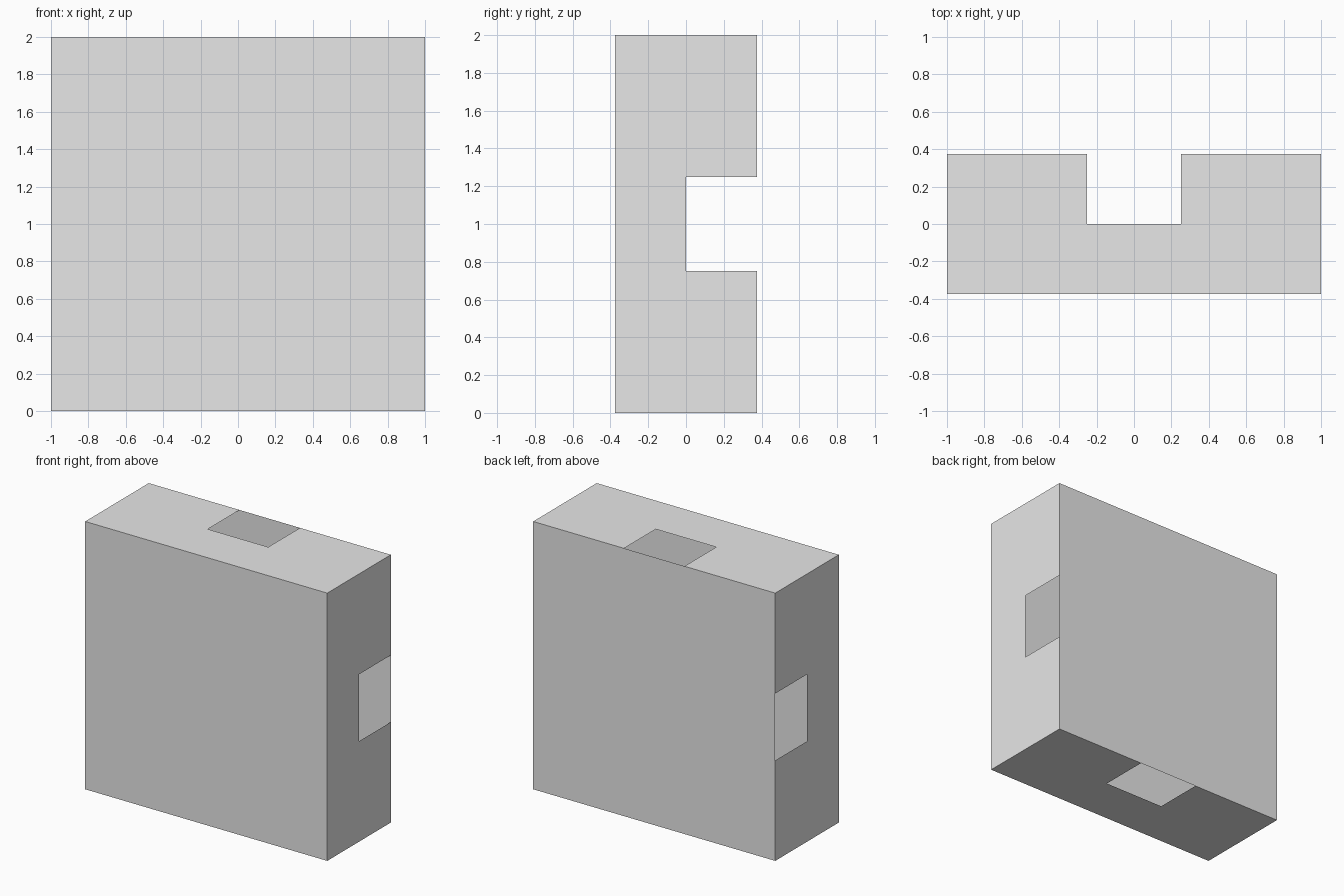
import bpy, bmesh, math
from mathutils import Matrix, Vector

cube = bpy.data.objects.get("Cube")
if cube:
    bpy.data.objects.remove(cube, do_unlink=True)

HALF, DEPTH, NOTCH = 1.0, 0.375, 0.25

# Single plain grey
grey = bpy.data.materials.new("plain_grey")
grey.use_nodes = True
colour = (0.8, 0.8, 0.8, 1.0)
grey.diffuse_color = colour
grey.node_tree.nodes["Principled BSDF"].inputs["Base Color"].default_value = colour

bm = bmesh.new()


def add_face(points, turn=Matrix()):
    lift = Vector((0, 0, HALF))
    bm.faces.new([bm.verts.new(turn @ Vector(p) + lift) for p in points])


# Front and back panels
for y in (-DEPTH, DEPTH):
    add_face([(-HALF, y, -HALF), (HALF, y, -HALF), (HALF, y, HALF), (-HALF, y, HALF)])

# Rim: one notched panel turned to all four sides, each open next to the back
outline = [(-HALF, -DEPTH), (HALF, -DEPTH), (HALF, DEPTH), (NOTCH, DEPTH),
           (NOTCH, 0), (-NOTCH, 0), (-NOTCH, DEPTH), (-HALF, DEPTH)]
for i in range(4):
    turn = Matrix.Rotation(i * math.pi / 2, 3, 'Y')
    add_face([(x, y, HALF) for x, y in outline], turn)

# Weld the corners and face everything outward
bmesh.ops.remove_doubles(bm, verts=bm.verts, dist=0.0001)
centre = Vector((0, 0, HALF))
for face in bm.faces:
    face.normal_update()
    if face.normal.dot(face.verts[0].co - centre) < 0:
        face.normal_flip()

mesh = bpy.data.meshes.new("hollow_block")
bm.to_mesh(mesh)
bm.free()
mesh.materials.append(grey)
block = bpy.data.objects.new("hollow_block", mesh)
bpy.context.collection.objects.link(block)
